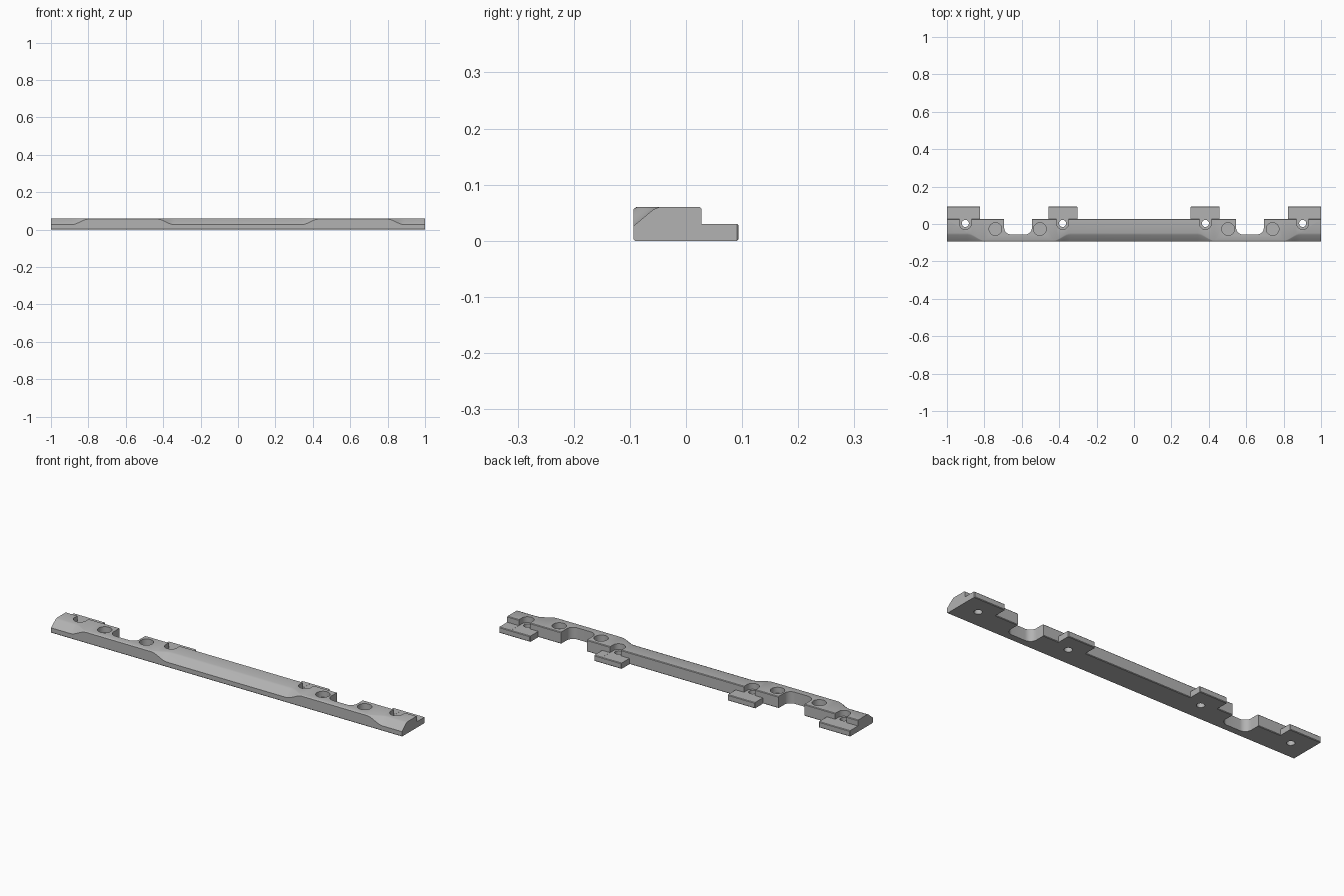
import bpy, bmesh, math

if "Cube" in bpy.data.objects:
    bpy.data.objects.remove(bpy.data.objects["Cube"], do_unlink=True)

# Single grey material
grey = bpy.data.materials.new("plain_grey")
grey.use_nodes = True
grey.diffuse_color = (0.45, 0.45, 0.45, 1)
grey.node_tree.nodes["Principled BSDF"].inputs["Base Color"].default_value = (0.45, 0.45, 0.45, 1)

FRONT, STEP, BACK = -0.094, 0.028, 0.094   # depth limits
TOP, SHELF = 0.06, 0.03                    # body height, tab height


def finish(name, bm):
    bmesh.ops.recalc_face_normals(bm, faces=bm.faces)
    mesh = bpy.data.meshes.new(name)
    bm.to_mesh(mesh)
    bm.free()
    obj = bpy.data.objects.new(name, mesh)
    mesh.materials.append(grey)
    bpy.context.collection.objects.link(obj)
    return obj


def prism(bm, outline, z0, z1):
    """Extrude a plan outline upwards between two heights."""
    face = bm.faces.new([bm.verts.new((x, y, z0)) for x, y in outline])
    up = bmesh.ops.extrude_face_region(bm, geom=[face])["geom"]
    for v in up:
        if isinstance(v, bmesh.types.BMVert):
            v.co.z = z1


def arc(cx, cy, r, a0, a1, n):
    return [(cx + r * math.cos(math.radians(a0 + (a1 - a0) * i / n)),
             cy + r * math.sin(math.radians(a0 + (a1 - a0) * i / n))) for i in range(n + 1)]


def circle(cx, cy, r, n=32):
    return arc(cx, cy, r, 0, 360, n)[:-1]


def combine(obj, helper, operation):
    mod = obj.modifiers.new(operation.lower(), 'BOOLEAN')
    mod.operation = operation
    mod.solver = 'EXACT'
    mod.object = helper
    bpy.context.view_layer.objects.active = obj
    bpy.ops.object.modifier_apply(modifier=mod.name)
    bpy.data.objects.remove(helper, do_unlink=True)


def chamfer_amount(x):
    """Wide front chamfer in the middle and at the ends, blended out between."""
    def blend(a, b):
        t = min(max((abs(x) - a) / (b - a), 0), 1)
        return t * t * (3 - 2 * t)
    return 0.12 + 0.88 * max(1 - blend(0.34, 0.43), blend(0.8, 0.89))


def section(x):
    t = chamfer_amount(x)
    e = 0.003
    return [(FRONT, e), (FRONT + e, 0), (STEP - e, 0), (STEP, e),
            (STEP, TOP - e), (STEP - e, TOP), (FRONT + 0.046 * t, TOP),
            (FRONT + 0.036 * t, TOP - 0.004 * t), (FRONT, TOP - 0.034 * t)]


# Main bar lofted along x
half = [0.34 + 0.09 * i / 8 for i in range(9)] + [0.8 + 0.09 * i / 8 for i in range(9)] + [1]
stations = [-x for x in reversed(half)] + half
bm = bmesh.new()
rings = [[bm.verts.new((x, y, z)) for y, z in section(x)] for x in stations]
for a, b in zip(rings, rings[1:]):
    for i in range(len(a)):
        j = (i + 1) % len(a)
        bm.faces.new((a[i], a[j], b[j], b[i]))
bm.faces.new(rings[0])
bm.faces.new(rings[-1])
bar = finish("mounting_bar", bm)

# Low mounting tabs along the back
for side in (-1, 1):
    for x0, x1 in ((0.303, 0.458), (0.823, 1.0)):
        bm = bmesh.new()
        prism(bm, [(side * x0, -0.01), (side * x1, -0.01),
                   (side * x1, BACK), (side * x0, BACK)], 0, SHELF)
        edges = [e for e in bm.edges if all(v.co.y > 0.05 for v in e.verts)]
        bmesh.ops.bevel(bm, geom=edges, offset=0.003, segments=1, affect='EDGES')
        combine(bar, finish("tab", bm), 'UNION')

# Cut-outs: screw pockets, screw holes, blind round recesses, cable notches
for side in (-1, 1):
    for x in (0.382, 0.902):
        cx = side * x
        bm = bmesh.new()
        prism(bm, arc(cx, 0.003, 0.032, 180, 360, 20)
              + [(cx + 0.032, 0.2), (cx - 0.032, 0.2)], SHELF - 0.0003, 0.1)
        combine(bar, finish("screw_pocket", bm), 'DIFFERENCE')
        bm = bmesh.new()
        prism(bm, circle(cx, 0.003, 0.019), -0.05, 0.1)
        combine(bar, finish("screw_hole", bm), 'DIFFERENCE')
    for x in (0.503, 0.741):
        bm = bmesh.new()
        prism(bm, circle(side * x, -0.027, 0.034), 0.03, 0.1)
        combine(bar, finish("round_recess", bm), 'DIFFERENCE')
    cx, w, r = side * 0.62, 0.074, 0.036
    bm = bmesh.new()
    prism(bm, [(cx - w, 0.2)] + arc(cx - w + r, -0.056 + r, r, 180, 270, 10)
          + arc(cx + w - r, -0.056 + r, r, 270, 360, 10) + [(cx + w, 0.2)], -0.05, 0.1)
    combine(bar, finish("notch", bm), 'DIFFERENCE')

# Smooth curved walls, keep crisp edges
bpy.ops.object.select_all(action='DESELECT')
bar.select_set(True)
bpy.context.view_layer.objects.active = bar
bpy.ops.object.shade_smooth_by_angle(angle=math.radians(30))
